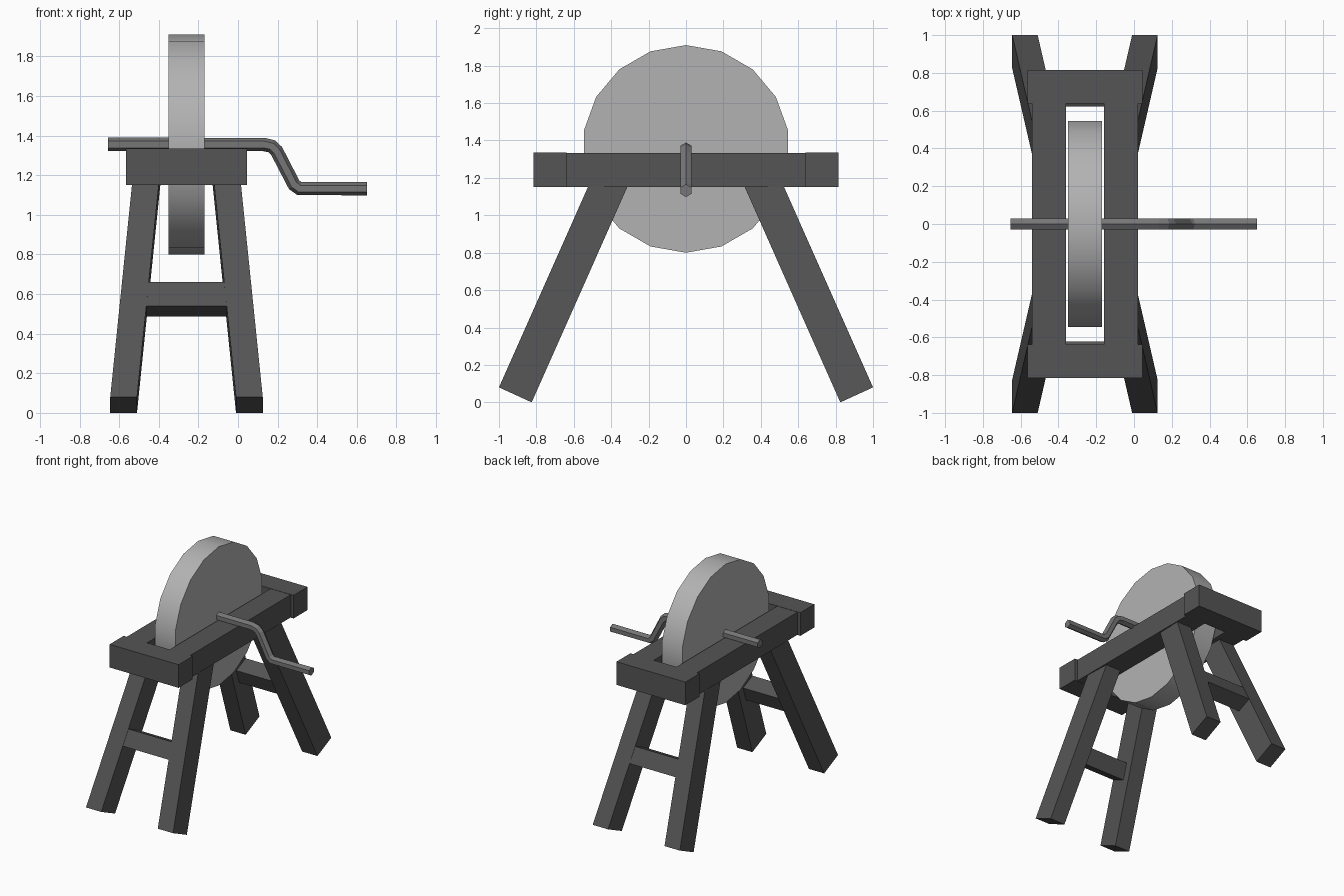
import bpy, bmesh, math
from mathutils import Vector

if "Cube" in bpy.data.objects:
    bpy.data.objects.remove(bpy.data.objects["Cube"])

CX = -0.26      # mid-plane of the stand and stone
AXLE_Z = 1.355


def material(name, v):
    m = bpy.data.materials.new(name)
    m.diffuse_color = (v, v, v, 1)
    m.use_nodes = True
    m.node_tree.nodes["Principled BSDF"].inputs["Base Color"].default_value = m.diffuse_color
    return m


WOOD = material("dark_wood", 0.09)
STONE = material("stone", 0.45)
IRON = material("iron", 0.18)


def loft(name, rings, mat):
    """Closed solid skinned through matching rings of points."""
    bm = bmesh.new()
    vs = [[bm.verts.new(p) for p in r] for r in rings]
    n = len(vs[0])
    for a, b in zip(vs, vs[1:]):
        for i in range(n):
            j = (i + 1) % n
            bm.faces.new((a[i], a[j], b[j], b[i]))
    bm.faces.new(vs[0])
    bm.faces.new(vs[-1])
    bmesh.ops.recalc_face_normals(bm, faces=bm.faces)
    me = bpy.data.meshes.new(name)
    bm.to_mesh(me)
    bm.free()
    me.materials.append(mat)
    ob = bpy.data.objects.new(name, me)
    bpy.context.collection.objects.link(ob)
    return ob


def box(name, x0, x1, y0, y1, z0, z1, mat):
    return loft(name, [[(x0, y0, z), (x1, y0, z), (x1, y1, z), (x0, y1, z)]
                       for z in (z0, z1)], mat)


# Frame: two long rails and two slightly proud end beams
for s, side in ((-1, "left"), (1, "right")):
    xs = sorted((CX + s * 0.10, CX + s * 0.28))
    box(side + "_rail", *xs, -0.65, 0.65, 1.152, 1.333, WOOD)
for s, end in ((-1, "front"), (1, "back")):
    ys = sorted((s * 0.638, s * 0.815))
    box(end + "_beam", CX - 0.305, CX + 0.305, *ys, 1.15, 1.335, WOOD)

# Splayed legs: the foot section is carried up along a slanted direction
rise = Vector((-0.123, -0.533, 1.2))
foot = [(0.385, 1.0, 0.08), (0.25, 1.0, 0.08), (0.25, 0.825, 0), (0.385, 0.825, 0)]
for sy, end in ((-1, "front"), (1, "back")):
    for sx, side in ((-1, "left"), (1, "right")):
        rings = [[(CX + sx * p.x, sy * p.y, p.z) for p in ring]
                 for ring in ([Vector(c) for c in foot],
                              [Vector(c) + rise for c in foot])]
        loft(f"{end}_{side}_leg", rings, WOOD)
    # Tilted rung flush with the outer face of the legs
    section = [(0.74, 0.66), (0.794, 0.54), (0.676, 0.487), (0.622, 0.607)]
    loft(end + "_rung", [[(CX + dx, sy * y, z) for y, z in section]
                         for dx in (-0.21, 0.21)], WOOD)

# Grindstone: 18-sided disc
wheel = loft("grindstone", [[(x, 0.555 * math.sin(k * math.tau / 18),
                              AXLE_Z + 0.555 * math.cos(k * math.tau / 18))
                             for k in range(18)] for x in (CX - 0.09, CX + 0.09)], STONE)
bpy.context.view_layer.objects.active = wheel
wheel.select_set(True)
bpy.ops.object.shade_smooth_by_angle(angle=math.radians(30))

# Crank: hexagonal bar swept along a bent path with mitred rings
path = [Vector((x, 0, z)) for x, z in
        [(-0.655, AXLE_Z), (0.13, AXLE_Z), (0.17, 1.346), (0.195, 1.322),
         (0.283, 1.152), (0.31, 1.132), (0.65, 1.132)]]
rings = []
for i, p in enumerate(path):
    a = (p - path[max(i - 1, 0)]).normalized()
    b = (path[min(i + 1, len(path) - 1)] - p).normalized()
    t = (a + b).normalized()
    up = Vector((-t.z, 0, t.x))
    r = 0.034
    rings.append([p + up * r * math.cos(k * math.tau / 6)
                  + Vector((0, r * math.sin(k * math.tau / 6), 0)) for k in range(6)])
loft("crank_axle", rings, IRON)
